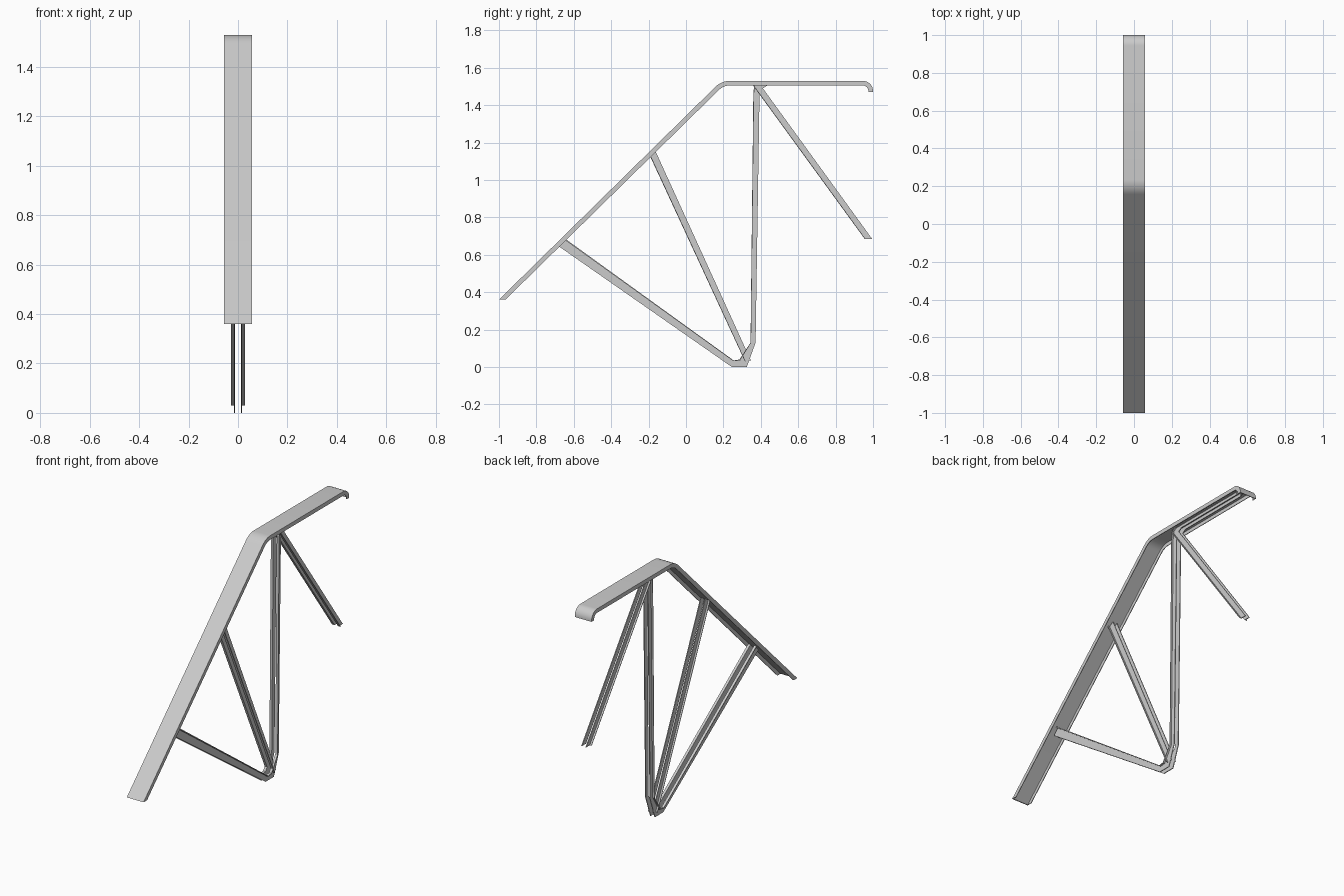
import bpy
import bmesh
from math import cos, sin, radians

cube = bpy.data.objects.get("Cube")
if cube:
    bpy.data.objects.remove(cube, do_unlink=True)

steel = bpy.data.materials.new("light_grey_steel")
steel.use_nodes = True
grey = (0.6, 0.6, 0.6, 1)
steel.diffuse_color = grey
steel.node_tree.nodes["Principled BSDF"].inputs["Base Color"].default_value = grey


def sweep(name, sections, near, far):
    """Run (x, t) sections along the y-z lines near (t = 0) and far (t = 1)."""
    bm = bmesh.new()
    for section in sections:
        rings = []
        for (y0, z0), (y1, z1) in zip(near, far):
            rings.append([bm.verts.new((x, y0 + (y1 - y0) * t, z0 + (z1 - z0) * t))
                          for x, t in section])
        n = len(section)
        for a, b in zip(rings, rings[1:]):
            for i in range(n):
                j = (i + 1) % n
                bm.faces.new((a[i], a[j], b[j], b[i]))
        bm.faces.new(rings[0])
        bm.faces.new(rings[-1])
    bmesh.ops.recalc_face_normals(bm, faces=bm.faces)
    mesh = bpy.data.meshes.new(name)
    bm.to_mesh(mesh)
    bm.free()
    mesh.materials.append(steel)
    obj = bpy.data.objects.new(name, mesh)
    bpy.context.collection.objects.link(obj)
    bpy.ops.object.select_all(action='DESELECT')
    obj.select_set(True)
    bpy.context.view_layer.objects.active = obj
    bpy.ops.object.shade_smooth_by_angle(angle=radians(30))
    return obj


def arc(cy, cz, r, start, end, steps=8):
    angles = [radians(start + (end - start) * i / steps) for i in range(steps + 1)]
    return [(cy + r * cos(a), cz + r * sin(a)) for a in angles]


# Cross-sections: a channel open below, and a pair of back-to-back angles
w, wall = 0.057, 0.004
half = [(w, 0), (w, 1), (w - wall, 1), (w - wall, 0.16)]
channel = [half + [(-x, t) for x, t in reversed(half)]]


def double_angle(flange):
    angle = [(0.012, 0), (flange, 0), (flange, 0.12), (0.017, 0.12), (0.017, 1), (0.012, 1)]
    return [angle, [(-x, t) for x, t in angle]]


# Roof chord: slope, rounded ridge, flat run and hooked eave
def chord_line(start, ridge_radius, eave_radius):
    eave = arc(0.945, 1.475, eave_radius, 90, 0)
    return ([start] + arc(0.235, 1.42, ridge_radius, 135, 90) + eave
            + [(0.945 + eave_radius, 1.47)])


sweep("roof_chord", channel,
      chord_line((-1, 0.36), 0.11, 0.055),
      chord_line((-0.965, 0.36), 0.085, 0.03))

# Bent bar: front strut, foot, upright and run under the roof
sweep("bent_support", double_angle(0.028),
      [(-0.645, 0.685), (0.255, 0.035), (0.285, 0.04), (0.345, 0.13),
       (0.36, 1.46), (0.365, 1.51), (0.385, 1.524), (0.92, 1.524)],
      [(-0.68, 0.645), (0.245, 0), (0.325, 0), (0.372, 0.13),
       (0.393, 1.45), (0.405, 1.485), (0.435, 1.505), (0.92, 1.505)])

# Straight braces
sweep("middle_brace", double_angle(0.028),
      [(-0.197, 1.137), (0.315, 0.03)], [(-0.165, 1.158), (0.347, 0.035)])
sweep("rear_brace", double_angle(0.028),
      [(0.358, 1.505), (0.955, 0.685)], [(0.4, 1.505), (0.995, 0.685)])
